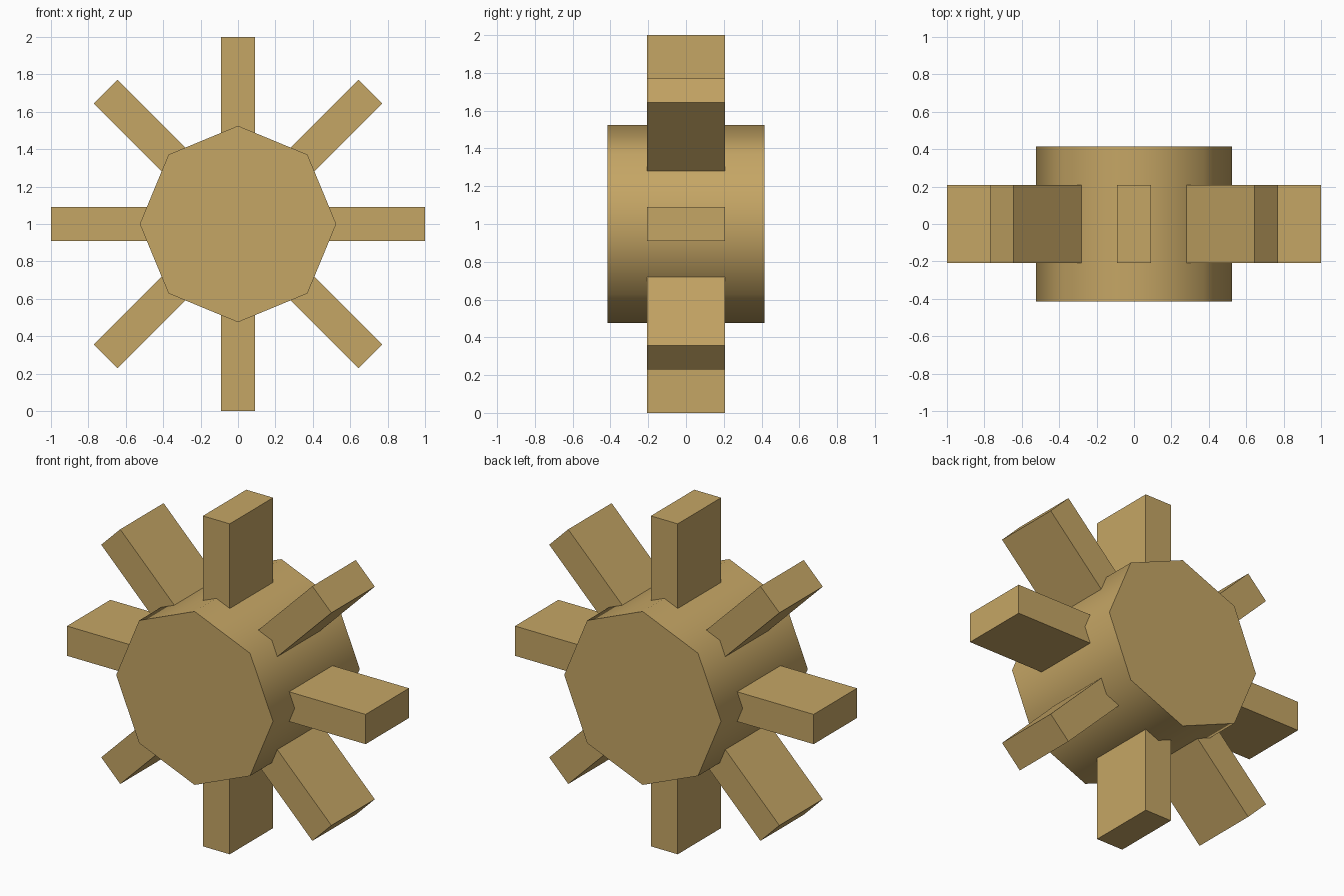
import bpy, math
from mathutils import Matrix, Vector

if "Cube" in bpy.data.objects:
    bpy.data.objects.remove(bpy.data.objects["Cube"])

CENTRE = Vector((0, 0, 1.0))
HUB_RADIUS, HUB_DEPTH = 0.525, 0.83
SPOKE_IN, SPOKE_OUT = 0.35, 1.0
SPOKE_WIDTH, SPOKE_DEPTH = 0.18, 0.415
COUNT = 8

tan = bpy.data.materials.new("tan")
tan.diffuse_color = (0.56, 0.38, 0.13, 1)
tan.use_nodes = True
tan.node_tree.nodes["Principled BSDF"].inputs["Base Color"].default_value = tan.diffuse_color

# Octagonal hub lying along y, smooth around the rim with sharp caps
bpy.ops.mesh.primitive_cylinder_add(vertices=COUNT, radius=HUB_RADIUS, depth=HUB_DEPTH)
hub = bpy.context.object
hub.name = "hub"
hub.data.transform(Matrix.Rotation(math.pi / 2, 4, 'X'))
hub.location = CENTRE
hub.data.materials.append(tan)
bpy.ops.object.shade_smooth_by_angle(angle=math.radians(60))


# Flat-sided spokes, one at each corner of the hub
def add_spoke(index):
    bpy.ops.mesh.primitive_cube_add(size=1)
    spoke = bpy.context.object
    spoke.name = f"spoke_{index + 1}"
    size = Matrix.Diagonal((SPOKE_WIDTH, SPOKE_DEPTH, SPOKE_OUT - SPOKE_IN, 1))
    shift = Matrix.Translation((0, 0, (SPOKE_IN + SPOKE_OUT) / 2))
    spoke.data.transform(shift @ size)
    spoke.rotation_euler.y = index * math.tau / COUNT
    spoke.location = CENTRE
    spoke.data.materials.append(tan)


for i in range(COUNT):
    add_spoke(i)
